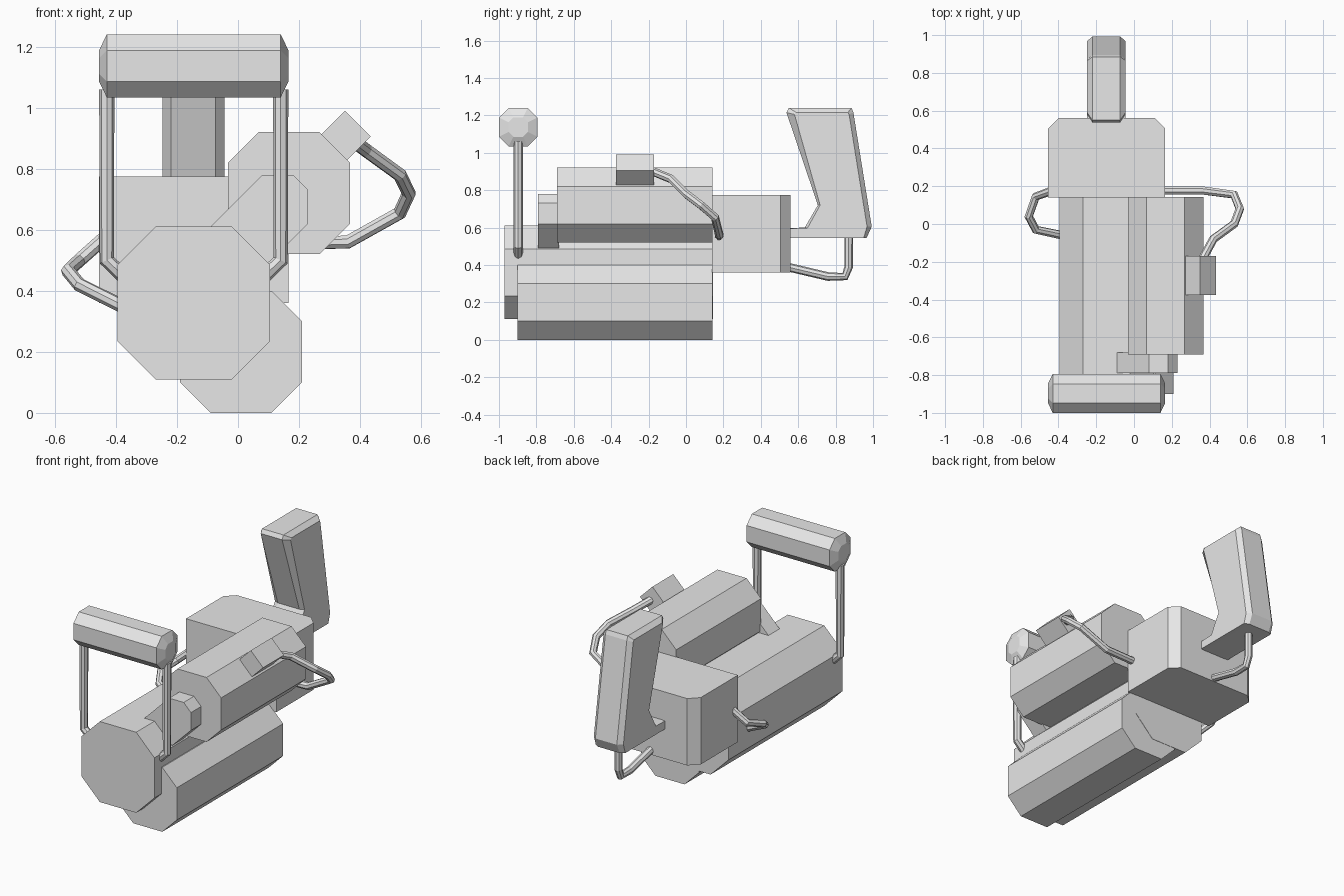
import bpy
import bmesh

cube = bpy.data.objects.get("Cube")
if cube:
    bpy.data.objects.remove(cube, do_unlink=True)

grey = bpy.data.materials.new("plain_grey")
grey.use_nodes = True
grey.diffuse_color = (0.8, 0.8, 0.8, 1)
grey.node_tree.nodes["Principled BSDF"].inputs["Base Color"].default_value = (0.8, 0.8, 0.8, 1)


def add_object(name, mesh):
    mesh.materials.clear()
    mesh.materials.append(grey)
    obj = bpy.data.objects.new(name, mesh)
    bpy.context.scene.collection.objects.link(obj)
    return obj


def loft(name, axis, sections):
    """Join outlines placed along an axis; sections are (position, outline)."""
    bm = bmesh.new()
    rings = []
    for pos, outline in sections:
        ring = []
        for a, b in outline:
            co = [a, b]
            co.insert("xyz".index(axis), pos)
            ring.append(bm.verts.new(co))
        rings.append(ring)
    for low, high in zip(rings, rings[1:]):
        n = len(low)
        for i in range(n):
            j = (i + 1) % n
            bm.faces.new((low[i], low[j], high[j], high[i]))
    bm.faces.new(rings[0])
    bm.faces.new(rings[-1])
    bmesh.ops.recalc_face_normals(bm, faces=bm.faces)
    mesh = bpy.data.meshes.new(name)
    bm.to_mesh(mesh)
    bm.free()
    return add_object(name, mesh)


def prism(name, axis, low, high, outline):
    return loft(name, axis, [(low, outline), (high, outline)])


def octagon(a, b, half, cut):
    k = half - cut
    return [(a + s * half, b + t * half) for s, t in (
        (1, k / half), (k / half, 1), (-k / half, 1), (-1, k / half),
        (-1, -k / half), (-k / half, -1), (k / half, -1), (1, -k / half))]


def pipe(name, points, radius=0.023):
    curve = bpy.data.curves.new(name + "_path", "CURVE")
    curve.dimensions = "3D"
    curve.bevel_depth = radius
    curve.bevel_resolution = 2
    curve.use_fill_caps = True
    spline = curve.splines.new("POLY")
    spline.points.add(len(points) - 1)
    for p, co in zip(spline.points, points):
        p.co = (*co, 1)
    spline.use_smooth = False
    helper = bpy.data.objects.new(name + "_path", curve)
    bpy.context.scene.collection.objects.link(helper)
    graph = bpy.context.evaluated_depsgraph_get()
    mesh = bpy.data.meshes.new_from_object(helper.evaluated_get(graph))
    bpy.data.objects.remove(helper, do_unlink=True)
    mesh.name = name
    return add_object(name, mesh)


# Three long octagonal drums
prism("main_drum", "y", -0.97, 0.145, octagon(-0.145, 0.36, 0.25, 0.125))
prism("lower_drum", "y", -0.9, 0.143, octagon(0.01, 0.2, 0.2, 0.1))
prism("upper_drum", "y", -0.69, 0.143, octagon(0.167, 0.72, 0.2, 0.1))

# Slanted bracket joining the main and upper drums
prism("drum_bracket", "y", -0.79, -0.68, [
    (0.08, 0.78), (0.18, 0.78), (0.23, 0.73), (0.23, 0.62), (-0.05, 0.34), (-0.25, 0.45)])

# Rear housing with cut back corners
prism("rear_housing", "z", 0.36, 0.775, [
    (-0.455, 0.14), (0.165, 0.14), (0.165, 0.505), (0.11, 0.56), (-0.4, 0.56), (-0.455, 0.505)])

# Rear grip with chamfered sides
grip = [(0.537, 1.215), (0.55, 1.24), (0.885, 1.24), (0.895, 1.215), (0.993, 0.605),
        (0.965, 0.543), (0.55, 0.543), (0.55, 0.597), (0.635, 0.6), (0.705, 0.72)]
inset = [(0.58, 1.205), (0.59, 1.215), (0.865, 1.215), (0.872, 1.205), (0.968, 0.605),
         (0.95, 0.545), (0.55, 0.545), (0.55, 0.595), (0.65, 0.598), (0.717, 0.72)]
loft("rear_grip", "x", [(-0.248, inset), (-0.22, grip), (-0.073, grip), (-0.045, inset)])
pipe("grip_pipe", [(-0.145, 0.54, 0.39), (-0.145, 0.76, 0.338), (-0.145, 0.85, 0.338),
                   (-0.145, 0.87, 0.39), (-0.145, 0.87, 0.56)])

# Front carrying handle on two posts
big = octagon(-0.897, 1.137, 0.103, 0.052)
small = octagon(-0.897, 1.137, 0.052, 0.026)
loft("carry_handle", "x", [(-0.455, small), (-0.43, big), (0.14, big), (0.165, small)])
for side, name in ((1, "left_post"), (-1, "right_post")):
    pipe(name, [(-0.145 + side * x, -0.897, z)
                for x, z in ((0.285, 1.06), (0.285, 0.5), (0.21, 0.43))], 0.025)

# Tilted block on the upper drum
prism("side_block", "y", -0.375, -0.17, [
    (0.35, 0.99), (0.435, 0.905), (0.355, 0.825), (0.27, 0.91)])

# Bent hoses on both sides
pipe("left_hose", [(0.36, -0.19, 0.905), (0.42, -0.08, 0.86), (0.53, 0.0, 0.78),
                   (0.56, 0.08, 0.72), (0.53, 0.155, 0.655), (0.36, 0.178, 0.56),
                   (0.15, 0.178, 0.555)])
pipe("right_hose", [(-0.43, 0.178, 0.58), (-0.52, 0.145, 0.5), (-0.557, 0.04, 0.465),
                    (-0.52, -0.03, 0.42), (-0.38, -0.06, 0.35)])
